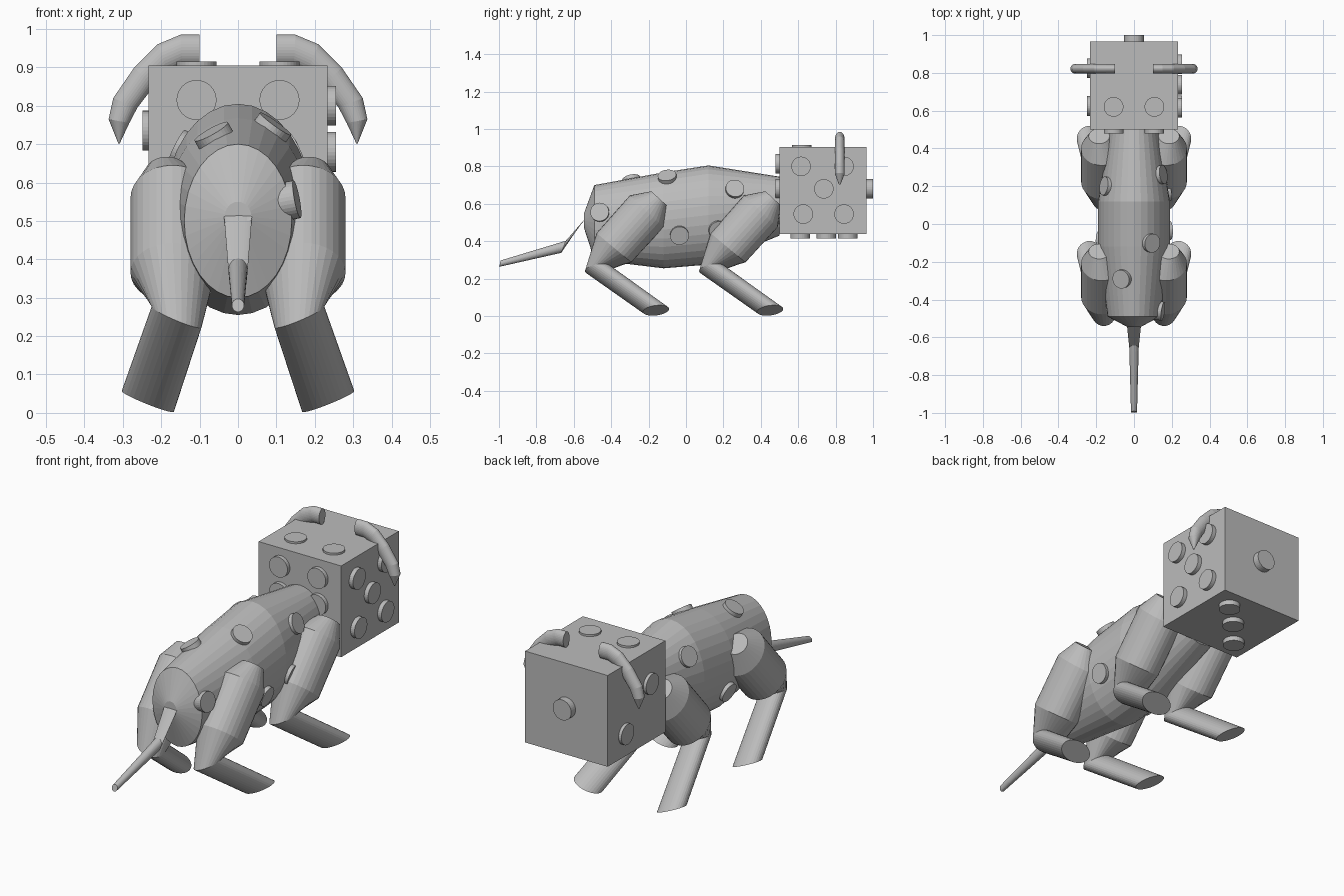
import bpy, bmesh, math
from mathutils import Vector

cube = bpy.data.objects.get("Cube")
if cube:
    bpy.data.objects.remove(cube, do_unlink=True)

grey = bpy.data.materials.new("plain grey")
grey.use_nodes = True
colour = (0.5, 0.5, 0.5, 1)
grey.diffuse_color = colour
grey.node_tree.nodes["Principled BSDF"].inputs["Base Color"].default_value = colour
SIDES = 32


def finish(bm, name):
    bmesh.ops.recalc_face_normals(bm, faces=bm.faces)
    mesh = bpy.data.meshes.new(name)
    bm.to_mesh(mesh)
    bm.free()
    mesh.materials.append(grey)
    obj = bpy.data.objects.new(name, mesh)
    bpy.context.scene.collection.objects.link(obj)
    return obj


def loft(name, rings, mirror=1):
    """Skin a closed tube over rings given as (centre, half axis, half axis)."""
    bm = bmesh.new()
    loops = []
    for c, u, v in rings:
        c, u, v = Vector(c), Vector(u), Vector(v)
        loop = []
        for i in range(SIDES):
            a = math.tau * i / SIDES
            p = c + u * math.cos(a) + v * math.sin(a)
            p.x *= mirror
            loop.append(bm.verts.new(p))
        loops.append(loop)
    for a, b in zip(loops, loops[1:]):
        for i in range(SIDES):
            j = (i + 1) % SIDES
            bm.faces.new((a[i], a[j], b[j], b[i]))
    bm.faces.new(loops[0])
    bm.faces.new(loops[-1])
    return finish(bm, name)


def disc(name, centre, normal, height, radius=0.052, sink=0.02):
    """Round spot rising by height from a surface point."""
    n = Vector(normal).normalized()
    u = n.orthogonal().normalized() * radius
    v = n.cross(u)
    c = Vector(centre)
    return loft(name, [(c - n * sink, u, v), (c + n * height, u, v)])


# Head: a die
HALF, HY, HZ = 0.233, 0.732, 0.672
bm = bmesh.new()
bmesh.ops.create_cube(bm, size=2 * HALF)
bmesh.ops.translate(bm, verts=bm.verts, vec=(0, HY, HZ))
finish(bm, "head")

# Head spots, one list per face
disc("nose", (0, HY + HALF, 0.68), (0, 1, 0), 0.035)
for x in (-0.108, 0.108):
    disc("top_spot", (x, 0.62, HZ + HALF), (0, 0, 1), 0.01)
    for z in (0.815, 0.68, 0.545):
        disc("back_spot", (x, HY - HALF, z), (0, -1, 0), 0.02)
for y, z in ((0.615, 0.8), (0.845, 0.8), (0.737, 0.68), (0.627, 0.545), (0.845, 0.545)):
    disc("left_spot", (HALF, y, z), (1, 0, 0), 0.022)
for y, z in ((0.625, 0.735), (0.825, 0.555)):
    disc("right_spot", (-HALF, y, z), (-1, 0, 0), 0.016)
for x, y in ((0.12, 0.865), (0, 0.75), (-0.12, 0.61)):
    disc("bottom_spot", (x, y, HZ - HALF), (0, 0, -1), 0.024)

# Ears: curled flat horns, each row is outer x, z then inner x, z
EAR = ((0.1, 0.985, 0.1, 0.905), (0.15, 0.985, 0.145, 0.905), (0.21, 0.96, 0.18, 0.888),
       (0.27, 0.9, 0.22, 0.85), (0.325, 0.82, 0.262, 0.795), (0.337, 0.765, 0.283, 0.755),
       (0.312, 0.702, 0.308, 0.702))
for side in (1, -1):
    rings = []
    for i, (ox, oz, ix, iz) in enumerate(EAR):
        wide = 0.004 if i == len(EAR) - 1 else 0.026
        rings.append((((ox + ix) / 2, 0.822, (oz + iz) / 2),
                      ((ox - ix) / 2, 0, (oz - iz) / 2), (0, wide, 0)))
    loft("ear", rings, side)

# Body: y, lowest z, highest z, half width
BODY = ((-0.49, 0.3, 0.7, 0.14), (-0.12, 0.255, 0.768, 0.19),
        (0.12, 0.275, 0.805, 0.19), (0.5, 0.43, 0.745, 0.13))
rings = [((0, -0.545, 0.51), (0.035, 0, 0), (0, 0, 0.04))]
rings += [((0, y, (lo + hi) / 2), (w, 0, 0), (0, 0, (hi - lo) / 2)) for y, lo, hi, w in BODY]
loft("body", rings)

# Body spots, pushed out from the body centre line
def section(y):
    for a, b in zip(BODY, BODY[1:]):
        if y <= b[0]:
            t = (y - a[0]) / (b[0] - a[0])
            return [p + (q - p) * t for p, q in zip(a, b)]


def skin(y, angle):
    _, lo, hi, w = section(y)
    return Vector((w * math.cos(angle), y, (lo + hi) / 2 + (hi - lo) / 2 * math.sin(angle)))


for y, degrees in ((-0.46, 15), (-0.29, 112), (-0.1, 62), (0.26, 32), (0.2, 146),
                   (-0.035, -20), (-0.085, 205), (0.17, -20)):
    a = math.radians(degrees)
    p = skin(y, a)
    around = skin(y, a + 0.01) - skin(y, a - 0.01)
    along = skin(y + 0.01, a) - skin(y - 0.01, a)
    disc("body_spot", p, around.cross(along) * -1 if around.cross(along).dot(
        p - Vector((0, y, 0.52))) < 0 else around.cross(along), 0.015, 0.05, 0.03)

# Tail
loft("tail", [((0, -0.53, 0.53), (0.038, 0, 0), (0, 0.03, 0.035)),
              ((0, -0.655, 0.37), (0.025, 0, 0), (0, 0.012, 0.032)),
              ((0, -0.995, 0.28), (0.016, 0, 0), (0, 0.004, 0.017))])

# Legs: hip cap, thigh, knee and sliced foot
for label, dy in (("hind", 0), ("front", 0.61)):
    for side in (1, -1):
        loft(label + "_leg", [
            ((0.185, -0.145 + dy, 0.63), (0.055, 0, 0), (0, 0.04, -0.037)),
            ((0.17, -0.21 + dy, 0.56), (0.11, 0, 0), (0, 0.09, -0.085)),
            ((0.17, -0.385 + dy, 0.365), (0.11, 0, 0), (0, 0.093, -0.078)),
            ((0.16, -0.47 + dy, 0.25), (0.065, 0, 0.027), (0, 0.07, 0.01)),
            ((0.235, -0.16 + dy, 0.03), (0.068, 0, 0.027), (0, 0.07, 0.008))], side)
